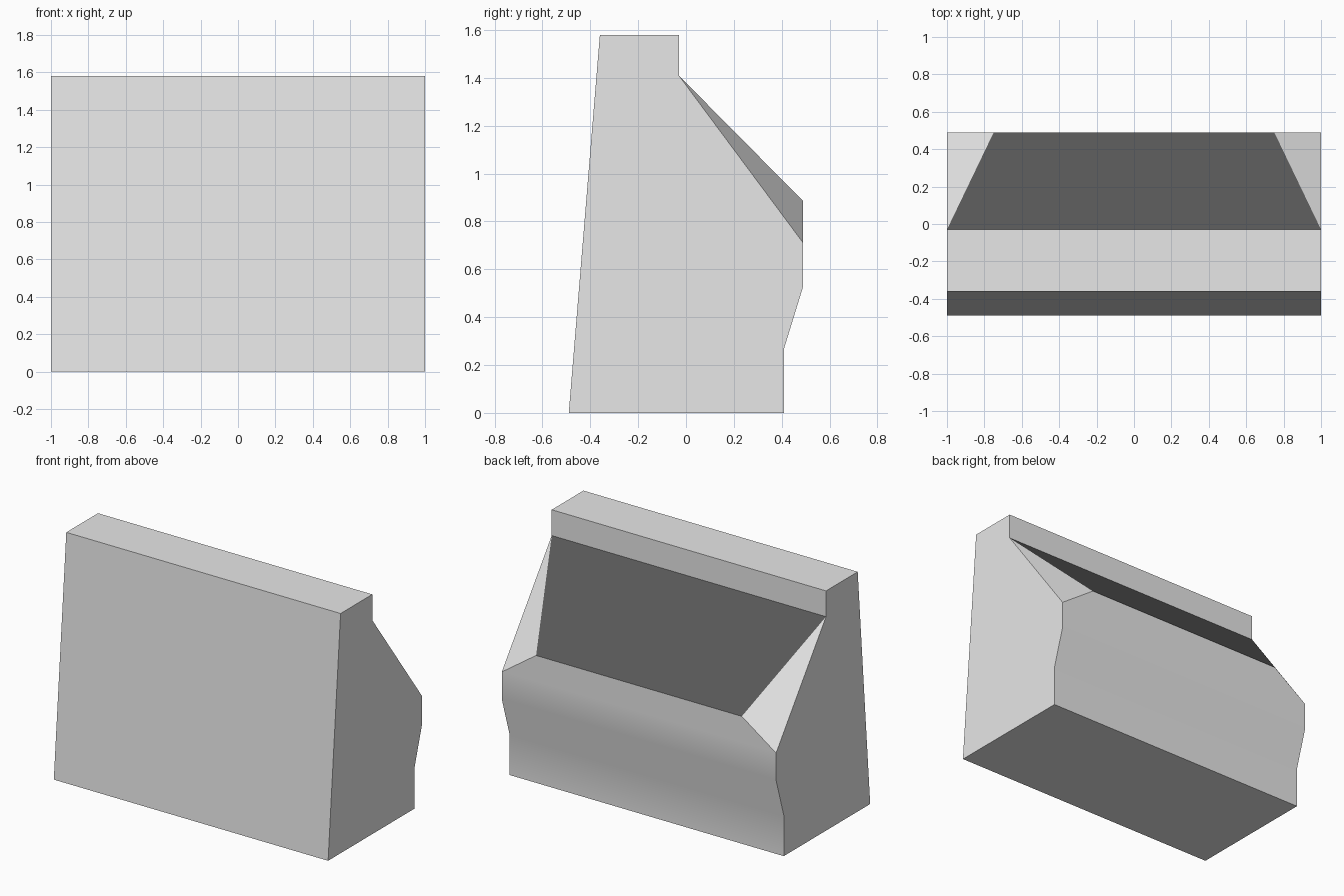
import bpy, bmesh, math

if "Cube" in bpy.data.objects:
    bpy.data.objects.remove(bpy.data.objects["Cube"])


def material(name, value):
    m = bpy.data.materials.new(name)
    m.diffuse_color = (value, value, value, 1)
    m.use_nodes = True
    m.node_tree.nodes["Principled BSDF"].inputs["Base Color"].default_value = m.diffuse_color
    return m


# Side profile (y, z), from front foot round the back to the front top edge
PROFILE = [(-0.49, 0), (0.41, 0), (0.41, 0.27), (0.49, 0.53), (0.49, 0.71),
           (-0.03, 1.41), (-0.03, 1.58), (-0.36, 1.58)]
SHOULDER, RIDGE = 4, 5

bm = bmesh.new()
left = [bm.verts.new((-1, y, z)) for y, z in PROFILE]
right = [bm.verts.new((1, y, z)) for y, z in PROFILE]
corner_l = bm.verts.new((-0.75, 0.49, 0.885))
corner_r = bm.verts.new((0.75, 0.49, 0.885))

# End walls
bm.faces.new(left)
bm.faces.new(right)

# Long walls between the ends, leaving the sloped section open
for i in range(len(PROFILE)):
    j = (i + 1) % len(PROFILE)
    if i != SHOULDER:
        bm.faces.new((left[i], left[j], right[j], right[i]))

# Upper back wall with angled ends
bm.faces.new((left[SHOULDER], corner_l, corner_r, right[SHOULDER]))

# Corner facets beside the slope
for side, corner in ((left, corner_l), (right, corner_r)):
    bm.faces.new((side[SHOULDER], side[RIDGE], corner))

# Dark sloped panel
panel = bm.faces.new((left[RIDGE], right[RIDGE], corner_r, corner_l))
panel.material_index = 1

bmesh.ops.recalc_face_normals(bm, faces=bm.faces)
mesh = bpy.data.meshes.new("barrier_block")
bm.to_mesh(mesh)
bm.free()
mesh.materials.append(material("light grey", 0.8))
mesh.materials.append(material("dark grey", 0.1))

block = bpy.data.objects.new("barrier_block", mesh)
bpy.context.collection.objects.link(block)
bpy.context.view_layer.objects.active = block
block.select_set(True)
# Only the gentle bends of the back wall are smooth
bpy.ops.object.shade_smooth_by_angle(angle=math.radians(20))
